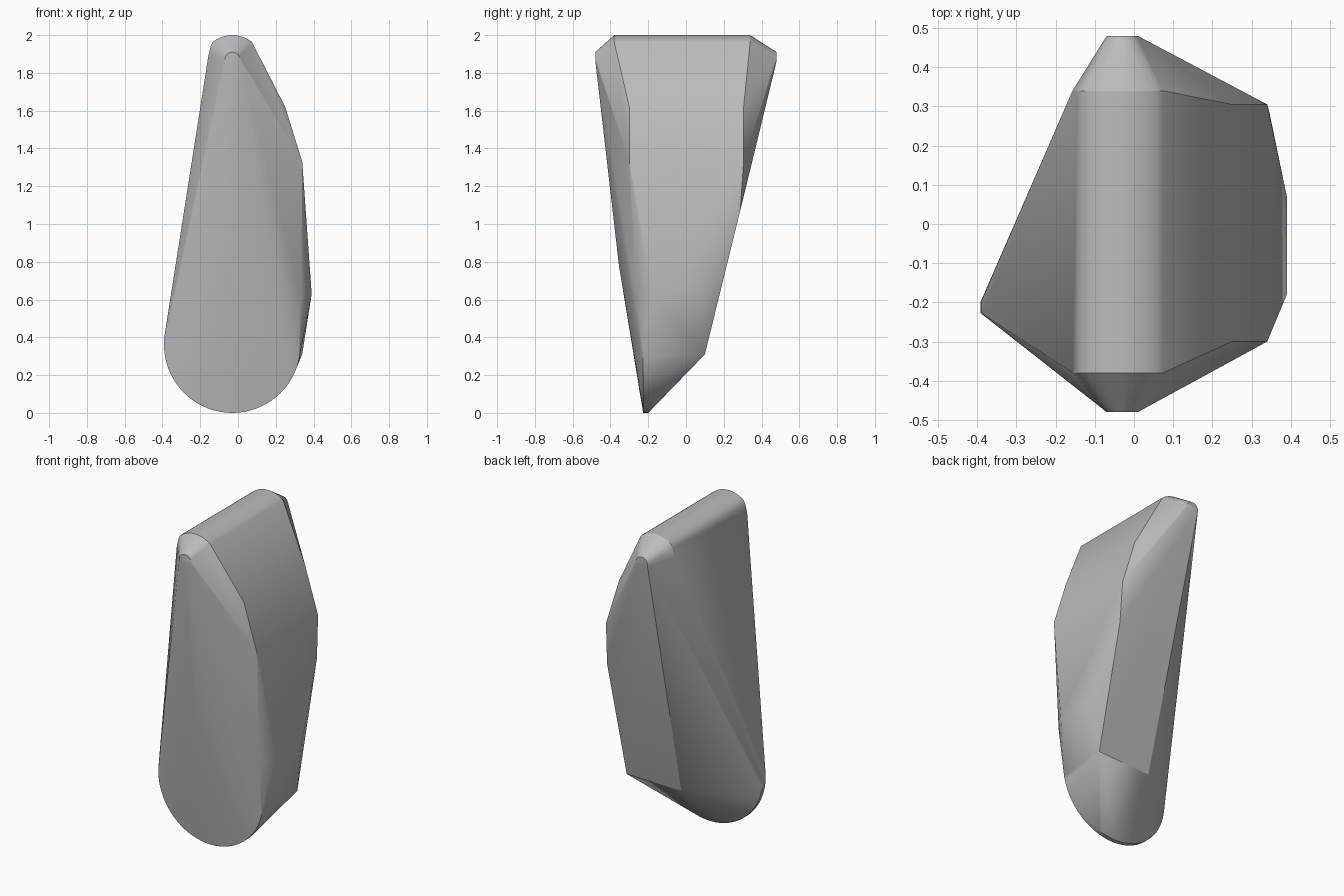
import bpy, bmesh
from math import cos, sin, radians

cube = bpy.data.objects.get("Cube")
if cube:
    bpy.data.objects.remove(cube)

grey = bpy.data.materials.new("stone grey")
grey.use_nodes = True
colour = (0.5, 0.5, 0.5, 1)
grey.diffuse_color = colour
grey.node_tree.nodes["Principled BSDF"].inputs["Base Color"].default_value = colour

MID = -0.03  # centre line of the rounded rims


def arc(y, z, radius, start, end, steps):
    """Points along an arc in an upright plane facing the front."""
    angles = [radians(start + (end - start) * i / steps) for i in range(steps + 1)]
    return [(MID + radius * cos(a), y, z + radius * sin(a)) for a in angles]


points = []

# Rounded ridge along the top, with its steep left shoulder
for y in (-0.38, 0.34):
    points += arc(y, 1.835, 0.165, 51, 129, 12)
    points += [(-0.145, y, 1.94), (-0.157, y, 1.89)]

# Small rounded tips at the front and back of the ridge
for y in (-0.48, 0.48):
    points += arc(y, 1.87, 0.04, -10, 190, 12)

# Thin round rim at the foot
for y in (-0.227, -0.2):
    points += arc(y, 0.362, 0.362, 170, 370, 40)

# Bulging side: upper shoulder, upper corner, lower corner
for y in (-0.30, 0.305):
    points += [(0.25, y, 1.62), (0.34, y, 1.33)]
points += [(0.34, -0.275, 1.13), (0.345, 0.287, 1.07)]
points += [(0.39, -0.18, 0.63), (0.39, 0.07, 0.63), (0.335, -0.265, 0.62)]

# Lower back edge and gentle swell of the front
points += [(0.34, 0.1, 0.31), (MID, 0.09, 0.3), (MID, -0.355, 0.78)]

# Skin all the outlines with one faceted shell
bm = bmesh.new()
for p in points:
    bm.verts.new(p)
hull = bmesh.ops.convex_hull(bm, input=bm.verts)
loose = {v for v in hull["geom_interior"] + hull["geom_unused"]
         if isinstance(v, bmesh.types.BMVert)}
bmesh.ops.delete(bm, geom=list(loose), context="VERTS")
bmesh.ops.dissolve_limit(bm, angle_limit=radians(0.5), verts=bm.verts, edges=bm.edges)
bmesh.ops.recalc_face_normals(bm, faces=bm.faces)

mesh = bpy.data.meshes.new("stone_body")
bm.to_mesh(mesh)
bm.free()
mesh.materials.append(grey)
body = bpy.data.objects.new("stone_body", mesh)
bpy.context.collection.objects.link(body)

# Soft shading that keeps the hard creases
bpy.ops.object.select_all(action="DESELECT")
body.select_set(True)
bpy.context.view_layer.objects.active = body
bpy.ops.object.shade_smooth_by_angle(angle=radians(30))
